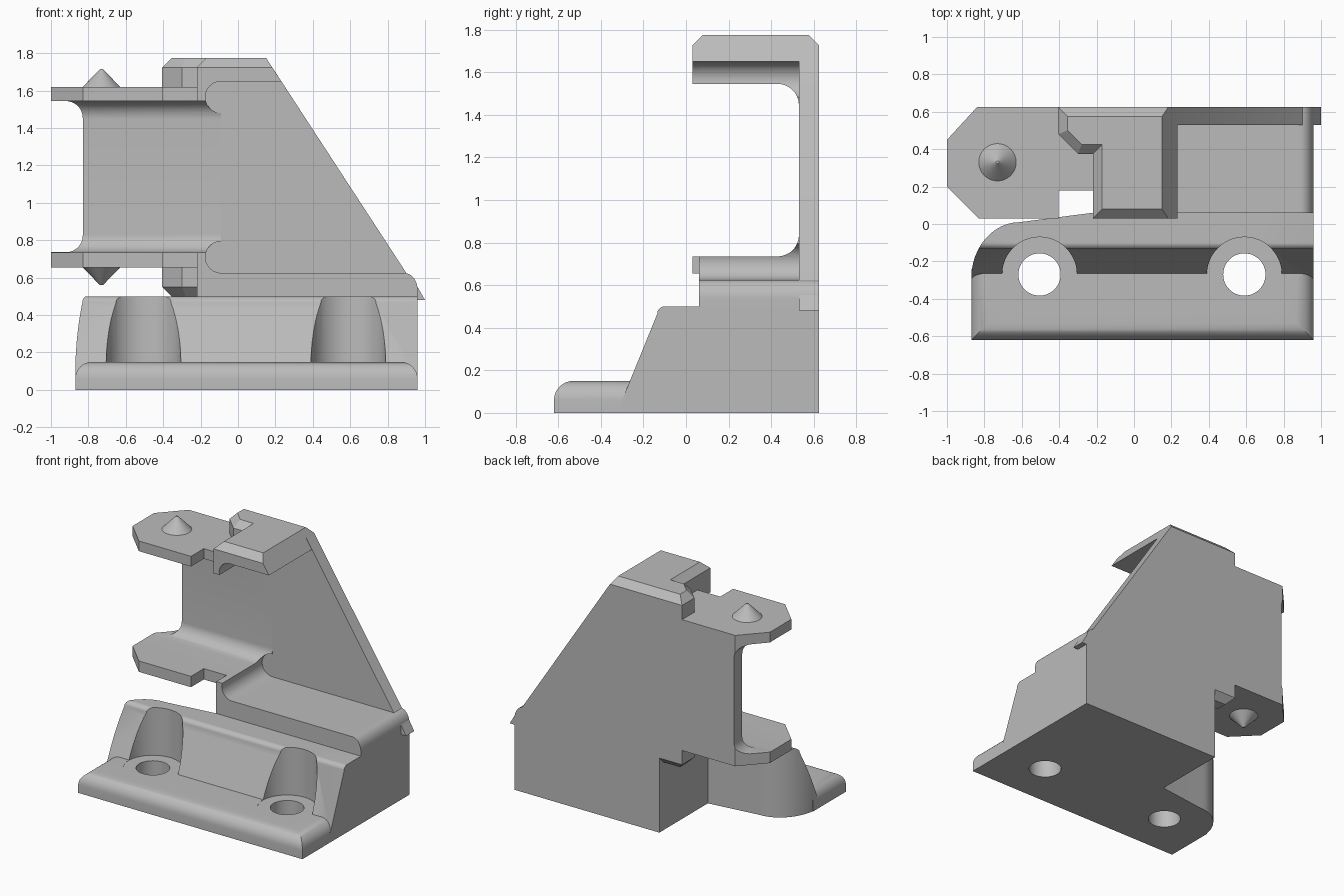
import bpy, bmesh
from math import sin, cos, radians
from mathutils import Vector

if "Cube" in bpy.data.objects:
    bpy.data.objects.remove(bpy.data.objects["Cube"], do_unlink=True)

grey = bpy.data.materials.new("light_grey")
grey.use_nodes = True
grey.diffuse_color = (0.5, 0.5, 0.5, 1)
grey.node_tree.nodes["Principled BSDF"].inputs["Base Color"].default_value = (0.5, 0.5, 0.5, 1)

parts, cutters = [], []
BACK, WALL = 0.625, 0.53
LOW, HIGH = 0.5, 1.775


def finish(name, bm, group):
    bmesh.ops.recalc_face_normals(bm, faces=bm.faces)
    mesh = bpy.data.meshes.new(name)
    bm.to_mesh(mesh)
    bm.free()
    mesh.materials.append(grey)
    obj = bpy.data.objects.new(name, mesh)
    bpy.context.collection.objects.link(obj)
    group.append(obj)
    return obj


def prism_mesh(axis, pts, a, b):
    """Extrude a 2D profile along an axis from a to b."""
    place = {"x": lambda p: (a, *p), "y": lambda p: (p[0], a, p[1]), "z": lambda p: (*p, a)}[axis]
    bm = bmesh.new()
    face = bm.faces.new([bm.verts.new(place(p)) for p in pts])
    move = Vector([b - a if c == axis else 0 for c in "xyz"])
    out = bmesh.ops.extrude_face_region(bm, geom=[face])
    bmesh.ops.translate(bm, vec=move, verts=[v for v in out["geom"] if isinstance(v, bmesh.types.BMVert)])
    if not face.is_valid or len(bm.faces) < len(pts) + 2:
        bm.faces.new([v for v in bm.verts if abs(v.co["xyz".index(axis)] - a) < 1e-6][:len(pts)])
    return bm


def prism(name, axis, pts, a, b, group=parts):
    return finish(name, prism_mesh(axis, pts, a, b), group)


def arc(cx, cy, rx, ry, start, end, steps=12):
    angles = [radians(start + (end - start) * i / steps) for i in range(steps + 1)]
    return [(cx + rx * cos(t), cy + ry * sin(t)) for t in angles]


def boolean(obj, other, operation="DIFFERENCE"):
    mod = obj.modifiers.new("bool", "BOOLEAN")
    mod.operation, mod.object, mod.solver = operation, other, "EXACT"
    graph = bpy.context.evaluated_depsgraph_get()
    mesh = bpy.data.meshes.new_from_object(obj.evaluated_get(graph))
    obj.modifiers.clear()
    obj.data = mesh


# Opening between the thin right-hand arms, with rounded inner ends
opening = prism("opening_cutter", "y",
                arc(-0.09, 1.565, 0.085, 0.085, 90, 270) + arc(-0.09, 0.71, 0.085, 0.085, 90, 270)
                + [(1.2, 0.625), (1.2, 1.65)], -0.2, WALL, cutters)
# Sloping right side
slope = prism("slope_cutter", "y", [(0.15, HIGH), (0.085, 1.875), (1.5, 1.875), (1.5, 0.625), (0.9, 0.625)],
              -0.2, 1, cutters)

# Left bracket: C section trimmed to a clipped plan
c_section = ([(0.03, 0.655), (BACK, 0.655), (BACK, 1.62), (0.03, 1.62), (0.03, 1.545)]
             + arc(0.43, 1.445, 0.1, 0.1, 90, 0) + arc(0.43, 0.835, 0.1, 0.1, 0, -90) + [(0.03, 0.735)])
bracket = prism("left_bracket", "x", c_section, -1.05, 0)
plan = prism("bracket_plan", "z",
             [(-1, 0.45), (-0.83, BACK + 0.01), (0.1, BACK + 0.01), (0.1, 0.06), (-0.2, 0.06), (-0.2, 0.18),
              (-0.405, 0.18), (-0.405, 0.02), (-0.82, 0.02), (-1, 0.2)], 0.4, 1.9, cutters)
notch = prism("bracket_notch", "y",
              [(-1.2, 0.736), (-0.93, 0.736)] + arc(-0.92, 0.826, 0.09, 0.09, -90, 0)
              + arc(-0.92, 1.454, 0.09, 0.09, 0, 90) + [(-1.2, 1.544)], -0.2, 0.8, cutters)
boolean(bracket, plan, "INTERSECT")
boolean(bracket, notch)
boolean(bracket, opening)


# Chamfered arm blocks, mirrored top and bottom
def chamfered_block(name, pts, z_inner, z_outer):
    bm = prism_mesh("z", pts, z_inner, z_outer)
    rim = [e for e in bm.edges if all(abs(v.co.z - z_outer) < 1e-5 for v in e.verts)]
    bmesh.ops.bevel(bm, geom=rim, offset=0.05, segments=1, affect="EDGES")
    return finish(name, bm, parts)


hook = [(0.0, BACK), (-0.405, BACK), (-0.405, 0.48), (-0.3, 0.375)]
upper = chamfered_block("upper_arm", [(0.5, BACK)] + hook[1:] + [(-0.22, 0.375), (-0.22, 0.03), (0.5, 0.03)],
                        1.545, HIGH)
boolean(upper, slope)
boolean(upper, opening)
lower_hook = chamfered_block("lower_hook", hook + [(0.0, 0.375)], 0.735, LOW)
boolean(lower_hook, opening)

# Lower arm with a rounded right end
lower = prism("lower_arm", "y",
              [(-0.22, LOW), (0.96, LOW)] + arc(0.89, 0.535, 0.07, 0.09, 0, 90)
              + [(0, 0.625), (0, 0.735), (-0.22, 0.735)], 0.06, BACK)
boolean(lower, opening)

# Back wall with its small pointed lower corner
prism("back_wall", "y",
      [(-0.83, 0.656), (-0.83, 1.619), (-0.405, 1.619), (-0.405, 1.725), (0.183, 1.725), (0.9, 0.625),
       (0.94, 0.59), (0.96, 0.55), (1.0, 0.48), (-0.22, 0.48), (-0.22, 0.656)], WALL, BACK)

# Centre points on the outer faces of the bracket
for name, z, tip in (("upper_point", 1.62, 1.715), ("lower_point", 0.655, 0.56)):
    bm = bmesh.new()
    bmesh.ops.create_cone(bm, cap_ends=True, segments=32, radius1=0.1 if tip > z else 0.008,
                          radius2=0.008 if tip > z else 0.1, depth=abs(tip - z))
    bmesh.ops.translate(bm, vec=(-0.73, 0.33, (z + tip) / 2), verts=bm.verts)
    finish(name, bm, parts)

# Base body: sloped section trimmed to a plan with a rounded left corner
body = prism("base_body", "x",
             [(-0.3, 0), (-0.3, 0.06), (-0.135, 0.465)] + arc(-0.1, 0.45, 0.04, 0.05, 150, 90, 5)
             + [(BACK, LOW), (BACK, 0)], -1, 0.96)
base_plan = prism("base_plan", "z",
                  [(1.1, -0.7), (1.1, 0.8), (-0.22, 0.8), (-0.22, 0.06)]
                  + arc(-0.61, -0.29, 0.26, 0.3, 90, 180) + [(-0.87, -0.7)], -0.1, 0.7, cutters)
boolean(body, base_plan, "INTERSECT")

# Front flange with rounded top edges
bm = prism_mesh("z", [(-0.87, -0.62), (0.96, -0.62), (0.96, -0.24), (-0.87, -0.24)], 0, 0.15)
rim = [e for e in bm.edges if all(v.co.z > 0.14 for v in e.verts) and any(v.co.y < -0.5 for v in e.verts)]
bmesh.ops.bevel(bm, geom=rim, offset=0.09, segments=8, profile=0.5, affect="EDGES")
flange = finish("front_flange", bm, parts)

# Screw holes with wide seats
for x in (-0.505, 0.59):
    for radius, floor in ((0.2, 0.148), (0.113, -0.1)):
        hole = prism("hole_cutter", "z", arc(x, -0.27, radius, radius, 0, 352.5, 47), floor, 0.8, cutters)
        for obj in (body, flange):
            boolean(obj, hole)

for obj in cutters:
    bpy.data.objects.remove(obj, do_unlink=True)

bpy.ops.object.select_all(action="DESELECT")
for obj in parts:
    obj.select_set(True)
bpy.context.view_layer.objects.active = parts[0]
bpy.ops.object.shade_smooth_by_angle(angle=radians(30))
